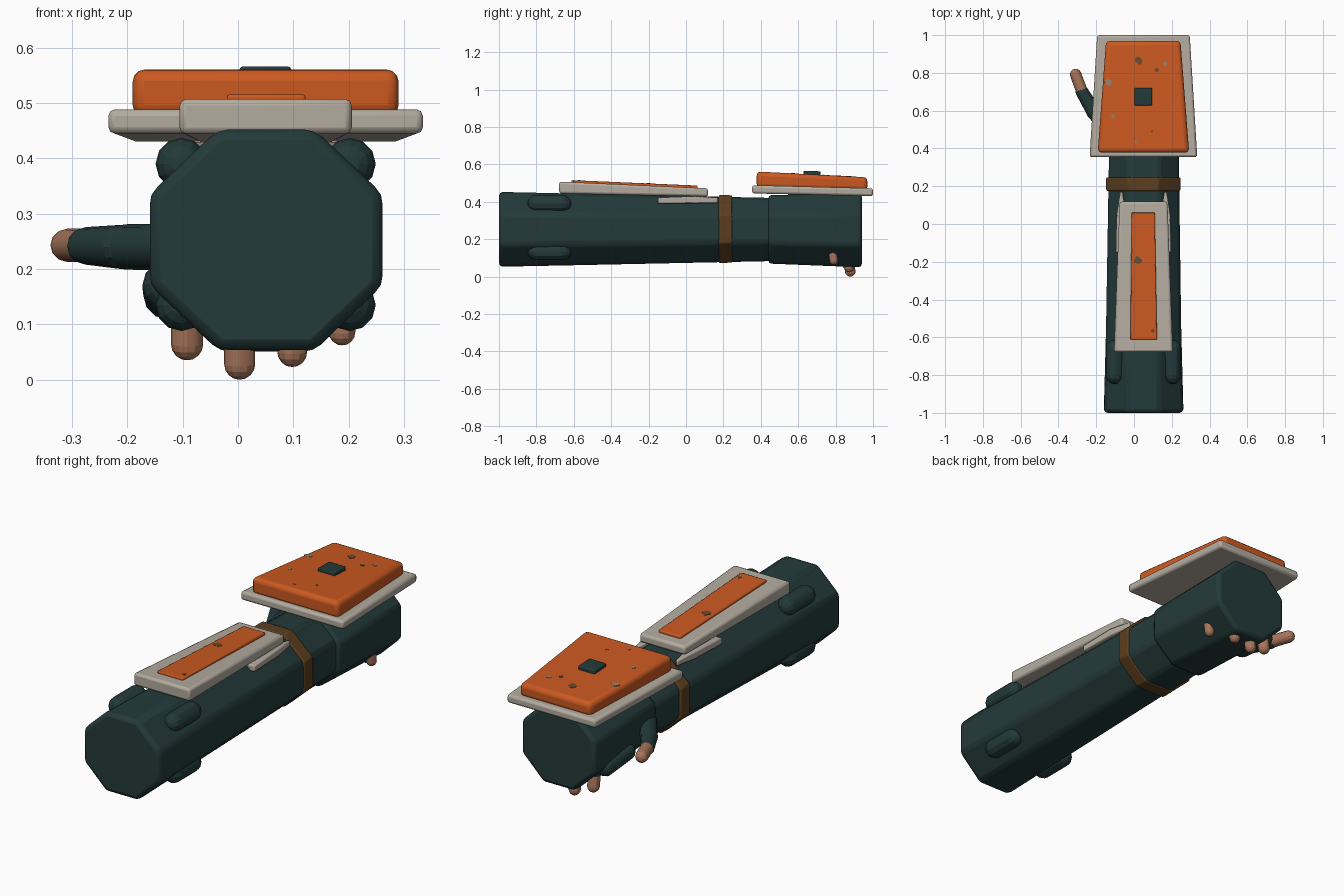
import bpy, bmesh, math, random
from mathutils import Vector

if "Cube" in bpy.data.objects:
    bpy.data.objects.remove(bpy.data.objects["Cube"])
random.seed(4)


def mat(name, rgb):
    m = bpy.data.materials.new(name)
    m.diffuse_color = (*rgb, 1)
    m.use_nodes = True
    m.node_tree.nodes["Principled BSDF"].inputs["Base Color"].default_value = m.diffuse_color
    return m


TEAL = mat("dark teal cloth", (0.017, 0.042, 0.042))
BONE = mat("bone armour", (0.456, 0.41, 0.35))
ORANGE = mat("orange paint", (0.60, 0.10, 0.015))
STRAP = mat("brown leather", (0.105, 0.048, 0.014))
SKIN = mat("skin", (0.39, 0.18, 0.105))
CHIP = mat("chipped paint", (0.13, 0.075, 0.03))
SCUFF = mat("grey scuff", (0.30, 0.22, 0.16))


def finish(name, bm, m, bevel=0, segs=2, smooth=True):
    bmesh.ops.recalc_face_normals(bm, faces=bm.faces[:])
    me = bpy.data.meshes.new(name)
    bm.to_mesh(me)
    bm.free()
    me.materials.append(m)
    ob = bpy.data.objects.new(name, me)
    bpy.context.collection.objects.link(ob)
    bpy.ops.object.select_all(action='DESELECT')
    ob.select_set(True)
    bpy.context.view_layer.objects.active = ob
    if bevel:
        b = ob.modifiers.new("bevel", 'BEVEL')
        b.width, b.segments, b.limit_method = bevel, segs, 'ANGLE'
        b.angle_limit = math.radians(25)
    if smooth:
        bpy.ops.object.shade_smooth_by_angle(angle=math.radians(30))
    return ob


def loft(name, rings, m, bevel=0, segs=2):
    """Closed skin through rings of equal point count."""
    bm = bmesh.new()
    vs = [[bm.verts.new(p) for p in r] for r in rings]
    n = len(vs[0])
    for a, b in zip(vs, vs[1:]):
        for i in range(n):
            bm.faces.new((a[i], a[(i + 1) % n], b[(i + 1) % n], b[i]))
    bm.faces.new(vs[0])
    bm.faces.new(vs[-1][::-1])
    return finish(name, bm, m, bevel, segs)


def octagon(y, x0, x1, z0, z1):
    k = 1 / math.cos(math.pi / 8)
    angles = [math.pi / 8 + i * math.pi / 4 for i in range(8)]
    return [((x0 + x1) / 2 + (x1 - x0) / 2 * k * math.cos(a), y,
             (z0 + z1) / 2 + (z1 - z0) / 2 * k * math.sin(a)) for a in angles]


def rect(y, x0, x1, z0, z1):
    return [(x0, y, z0), (x1, y, z0), (x1, y, z1), (x0, y, z1)]


def capsule(name, p, q, r0, r1, m):
    """Rounded segment: hull around two small spheres."""
    bm = bmesh.new()
    rot = (Vector(q) - Vector(p)).to_track_quat('Z', 'Y').to_matrix()
    for c, r in ((p, r0), (q, r1)):
        s = bmesh.ops.create_uvsphere(bm, u_segments=12, v_segments=8, radius=r)
        for v in s['verts']:
            v.co = rot @ v.co + Vector(c)
    h = bmesh.ops.convex_hull(bm, input=bm.verts[:])
    junk = {g for g in h['geom_interior'] + h['geom_unused'] if isinstance(g, bmesh.types.BMVert)}
    bmesh.ops.delete(bm, geom=list(junk), context='VERTS')
    return finish(name, bm, m)


# sleeve, hand block and wrist strap
loft("sleeve", [octagon(-1, -0.16, 0.262, 0.053, 0.453),
                octagon(-0.55, -0.148, 0.25, 0.062, 0.443),
                octagon(0.5, -0.13, 0.235, 0.084, 0.42)], TEAL, 0.02)
loft("hand", [octagon(0.44, -0.148, 0.252, 0.07, 0.436),
              octagon(0.94, -0.153, 0.257, 0.05, 0.445)], TEAL, 0.018)
loft("wrist_strap", [octagon(0.175, -0.147, 0.246, 0.073, 0.436),
                     octagon(0.247, -0.147, 0.246, 0.075, 0.435)], STRAP, 0.007)

# padded ridges near the elbow and armour tabs, both sides
for s, side in ((-1, "left"), (1, "right")):
    x = 0.05 + s * 0.152
    capsule("upper_pad_" + side, (x, -0.80, 0.39), (x, -0.66, 0.39), 0.047, 0.047, TEAL)
    capsule("lower_pad_" + side, (x, -0.80, 0.135), (x, -0.66, 0.135), 0.047, 0.047, TEAL)
    t = 0.05 + s * 0.117
    loft("armour_tab_" + side, [rect(-0.15, t - 0.03, t + 0.03, 0.39, 0.422),
                                rect(0.05, t - 0.025, t + 0.025, 0.392, 0.43),
                                rect(0.17, t - 0.006, t + 0.006, 0.395, 0.422)], BONE, 0.006)

# forearm armour
loft("forearm_plate", [rect(-0.678, -0.106, 0.206, 0.444, 0.508),
                       rect(0.118, -0.076, 0.177, 0.428, 0.472)], BONE, 0.012)
loft("forearm_panel", [rect(-0.612, -0.02, 0.122, 0.49, 0.516),
                       rect(0.062, -0.012, 0.11, 0.462, 0.487)], ORANGE, 0.005)

# hand armour
loft("hand_plate", [rect(0.354, -0.235, 0.335, 0.445, 0.489),
                    rect(1.0, -0.195, 0.295, 0.430, 0.472)], BONE, 0.012)
loft("hand_panel", [rect(0.378, -0.192, 0.292, 0.475, 0.562),
                    rect(0.97, -0.148, 0.246, 0.46, 0.531)], ORANGE, 0.022, 3)
loft("hand_button", [rect(0.628, 0.003, 0.096, 0.53, 0.566),
                     rect(0.72, 0.003, 0.096, 0.525, 0.563)], TEAL, 0.005)

# paint chips lying on the orange panels
def chip(name, x, y, r, top, m):
    ring = [(x + r * random.uniform(0.6, 1.1) * math.cos(a),
             y + r * random.uniform(0.6, 1.1) * math.sin(a))
            for a in (i * math.tau / 9 for i in range(9))]
    loft(name, [[(u, v, top(v) + d) for u, v in ring] for d in (-0.003, 0.0015)], m)


def hand_top(y):
    return 0.562 - (y - 0.378) * 0.0524


def arm_top(y):
    return 0.516 - (y + 0.612) * 0.043


for i, (x, y, r, m) in enumerate([(0.025, 0.865, 0.023, CHIP), (0.12, 0.815, 0.013, CHIP),
                                  (0.165, 0.85, 0.012, SCUFF), (-0.135, 0.75, 0.022, SCUFF),
                                  (-0.11, 0.57, 0.012, SCUFF), (0.095, 0.49, 0.008, CHIP),
                                  (0.01, 0.435, 0.007, SCUFF)]):
    chip(f"hand_paint_chip_{i}", x, y, r, hand_top, m)
for i, (x, y, r) in enumerate([(0.02, -0.19, 0.024), (0.1, -0.565, 0.011)]):
    chip(f"forearm_paint_chip_{i}", x, y, r, arm_top, CHIP)

# thumb: gloved joints and bare tip
capsule("thumb_base", (-0.12, 0.47, 0.24), (-0.205, 0.59, 0.24), 0.042, 0.041, TEAL)
capsule("thumb_joint", (-0.21, 0.59, 0.24), (-0.275, 0.70, 0.242), 0.04, 0.034, TEAL)
capsule("thumb_tip", (-0.275, 0.70, 0.243), (-0.309, 0.792, 0.243), 0.031, 0.030, SKIN)

# curled fingers: gloved joints hidden in the hand, bare tips below
for name, x, y, z, r in (("index", -0.092, 0.865, 0.035, 0.029), ("middle", 0.003, 0.878, 0.0, 0.028),
                         ("ring", 0.098, 0.872, 0.023, 0.027), ("little", 0.188, 0.79, 0.062, 0.024)):
    capsule(name + "_finger_tip", (x, y - 0.01, z + 0.1), (x, y, z + r), r, r, SKIN)
    capsule(name + "_finger_joint", (x, y - 0.12, z + 0.13), (x, y - 0.01, z + 0.1),
            r + 0.007, r + 0.005, TEAL)
capsule("index_knuckle", (-0.128, 0.66, 0.17), (-0.128, 0.82, 0.152), 0.045, 0.043, TEAL)
